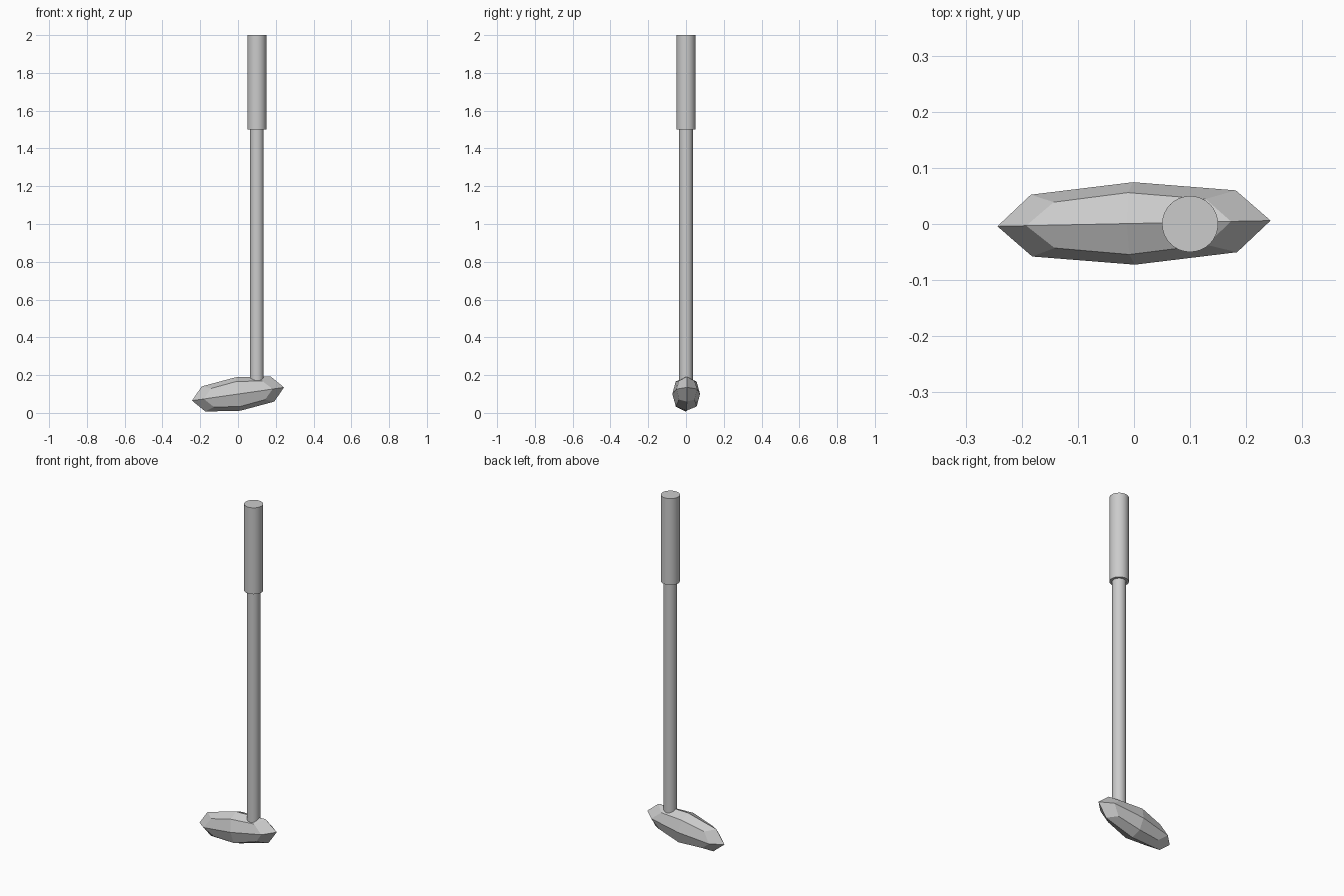
import bpy
from math import radians
from mathutils import Euler

if "Cube" in bpy.data.objects:
    bpy.data.objects.remove(bpy.data.objects["Cube"])

AXIS_X = 0.1  # shaft and grip share this axis


def rod(name, radius, z0, z1):
    bpy.ops.mesh.primitive_cylinder_add(vertices=32, radius=radius, depth=z1 - z0,
                                        location=(AXIS_X, 0, (z0 + z1) / 2))
    ob = bpy.context.object
    ob.name = name
    bpy.ops.object.shade_smooth_by_angle(angle=radians(40))
    return ob


# Faceted club head: stretched cube, subdivided once, tilted and slightly yawed
bpy.ops.mesh.primitive_cube_add(size=2, location=(0, 0.001, 0.1))
head = bpy.context.object
head.name = "club_head"
head.scale = (0.246, 0.0735, 0.0895)
head.rotation_euler = Euler((0, radians(-8.2), radians(1.2)))
sub = head.modifiers.new("facets", 'SUBSURF')
sub.levels = sub.render_levels = 1
sub.use_limit_surface = False
bpy.ops.object.shade_flat()

# Shaft, sunk into the head
rod("shaft", 0.036, 0.1, 1.52)

# Thicker hand grip
rod("grip", 0.05, 1.5, 2.0)
